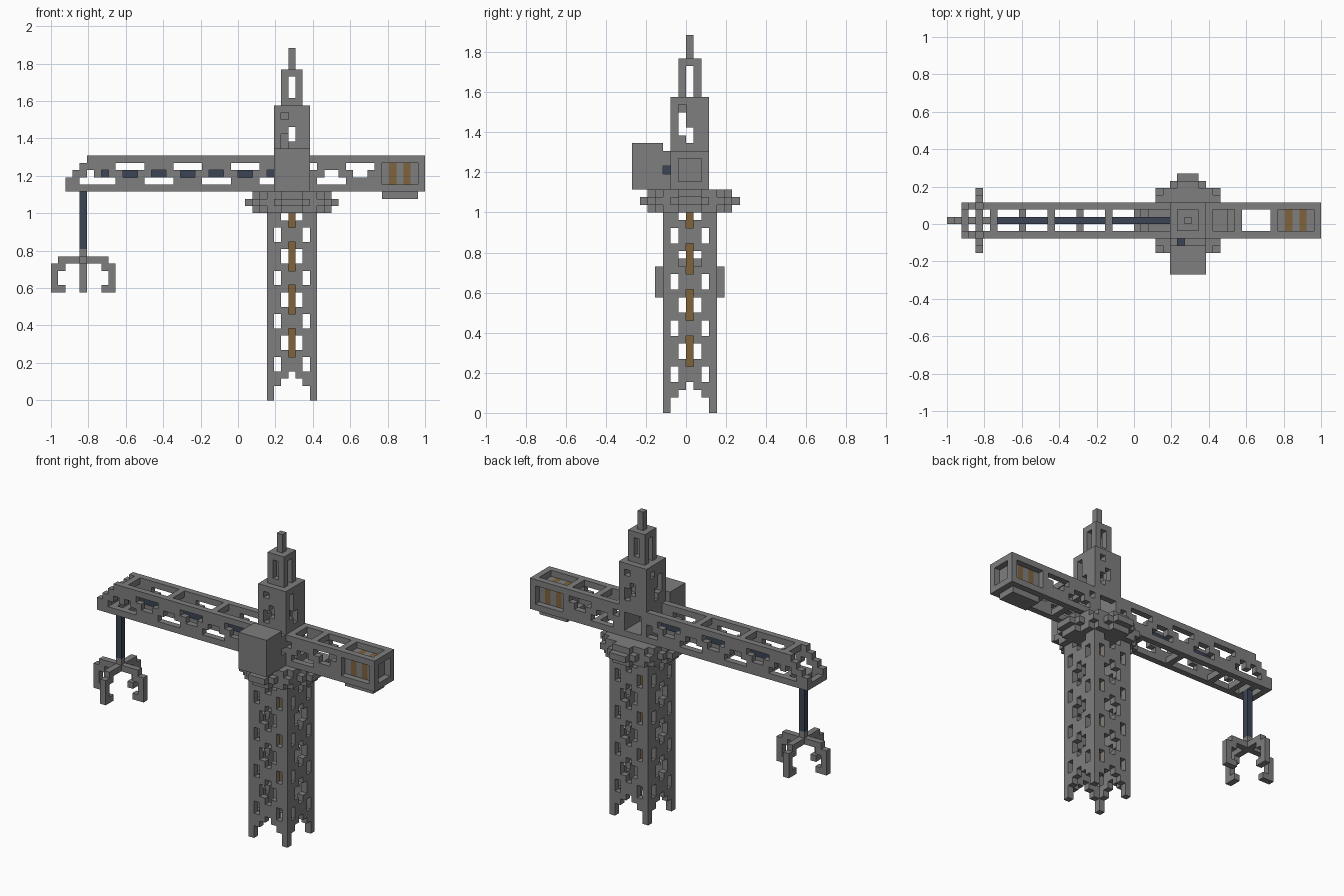
import bpy
import bmesh

cube = bpy.data.objects.get("Cube")
if cube:
    bpy.data.objects.remove(cube, do_unlink=True)

U = 2 / 52      # edge of one block
CX = 33         # block column of the tower axis


def material(name, rgb):
    m = bpy.data.materials.new(name)
    m.use_nodes = True
    m.diffuse_color = (*rgb, 1)
    m.node_tree.nodes["Principled BSDF"].inputs["Base Color"].default_value = (*rgb, 1)
    return m


GREY = material("steel grey", (0.21, 0.21, 0.21))
BROWN = material("rusty brown", (0.21, 0.125, 0.045))
NAVY = material("dark cable blue", (0.045, 0.06, 0.09))


def box(x, y, z):
    """Blocks in inclusive ranges; a single number is a range of one."""
    spans = [(a, a) if isinstance(a, int) else a for a in (x, y, z)]
    rx, ry, rz = (range(a, b + 1) for a, b in spans)
    return {(i, j, k) for i in rx for j in ry for k in rz}


def build(name, blocks, mat):
    """Skin a set of blocks with its outer faces only."""
    bm = bmesh.new()
    verts = {}

    def vert(p):
        if p not in verts:
            verts[p] = bm.verts.new((p[0] * U - 1, p[1] * U, p[2] * U))
        return verts[p]

    for c in sorted(blocks):
        for axis in range(3):
            for side in (0, 1):
                n = list(c)
                n[axis] += 2 * side - 1
                if tuple(n) in blocks:
                    continue
                ring = []
                for a, b in ((0, 0), (1, 0), (1, 1), (0, 1)):
                    p = list(c)
                    p[axis] += side
                    p[(axis + 1) % 3] += a
                    p[(axis + 2) % 3] += b
                    ring.append(vert(tuple(p)))
                bm.faces.new(ring if side else ring[::-1])
    mesh = bpy.data.meshes.new(name)
    bm.to_mesh(mesh)
    bm.free()
    mesh.materials.append(mat)
    obj = bpy.data.objects.new(name, mesh)
    bpy.context.collection.objects.link(obj)
    return obj


def turns(x, y):
    """Four quarter turns of an offset about an axis."""
    return [(x, y), (-y, x), (-x, -y), (y, -x)]


# Tower: four legs with crossed bracing on every side
tower = set()
brace_rows = {2: (0, 1, 2, 3), 1: (3, 4, 5, 0), 0: (4, 5)}
for k in range(26):
    for u in range(-3, 4):
        if abs(u) == 3 or (k >= 2 and k % 6 in brace_rows[abs(u)]):
            tower |= {(CX + x, y, k) for x, y in turns(u, -3)}
build("tower_lattice", tower, GREY)
build("tower_core", box(CX, 0, (4, 25)), BROWN)


# Round slewing platform in three layers
def disc(steps, z):
    return set().union(*(box((CX - a, CX + a), (-b, b), z) for a, b in steps))


rim = disc([(6, 1), (5, 2), (4, 4), (2, 5), (1, 6)], 27)
inner = [(5, 1), (4, 3), (3, 4), (1, 5)]
build("slewing_platform", rim | disc(inner, 26) | disc(inner, 28), GREY)

# Upper tower: hollow shell with windows
head = box((31, 35), (-2, 2), (29, 40)) - box((32, 34), (-1, 1), (30, 39))
head -= box(33, (-2, 2), (36, 37)) | box((31, 35), -1, (36, 38))
head -= box(32, -2, (35, 36)) | box(34, 2, (35, 36))
head -= box(35, 0, (35, 36)) | box(31, 0, (35, 36))
for x, y in turns(-1, -2):
    head.discard((CX + x, y, 39))
head -= box((32, 34), 2, (30, 32))
build("upper_tower", head, GREY)

# Stepped mast
mast = box((32, 34), (-1, 1), (41, 45)) - box(33, (-1, 1), (42, 44))
mast -= box((32, 34), 0, (41, 44))
build("mast", mast | box(CX, 0, (46, 48)), GREY)

# Operator cabin with its mounting
build("cabin", box((31, 35), (-7, -4), (29, 34)), GREY)
build("cabin_mount", box((31, 35), -3, (29, 30)) | box((33, 35), -3, (32, 33)), GREY)
build("cabin_link", box(32, -3, 31), NAVY)


# Zigzag side walls shared by both arms
def truss(first, last):
    wall = set()
    rows = {29: range(8), 30: (4, 5, 6, 7), 31: (7, 0, 3, 4),
            32: (0, 1, 2, 3), 33: range(8)}
    for i in range(first, last + 1):
        for k, phases in rows.items():
            if (i - 13) % 8 in phases:
                wall |= {(i, -2, k), (i, 2, k)}
    return wall


# Main jib with stepped tip and cross bars
jib = truss(7, 30) | box((2, 6), -2, 29) | box((2, 6), 2, 29)
for j in (-2, 2):
    jib |= box(2, j, 30) | box(3, j, (30, 31)) | box(4, j, (31, 32))
    jib |= box(5, j, (32, 33)) | box(6, j, (31, 33))
for i in (6, 14, 22):
    jib |= box(i, (-2, 2), 33)
for i in (2, 4, 6, 10, 18, 26):
    jib |= box(i, (-2, 2), 29)
build("jib", jib, GREY)
build("jib_cable", box((7, 30), 0, 31), NAVY)

# Counter jib ending in a cage
counter = truss(36, 44)
for i in (36, 40):
    counter |= box(i, (-2, 2), 33) | box(i, (-2, 2), 29)
cage = box((45, 51), (-2, 2), (29, 33))
cage -= box((46, 50), (-1, 1), (30, 33)) | box((46, 50), (-2, 2), (30, 32))
cage -= box((45, 51), (-1, 1), (30, 32))
build("counter_jib", counter | cage, GREY)

# Counterweight: alternating slabs over a bottom plate
for n, i in enumerate(range(46, 51)):
    build("counterweight_slab", box(i, (-1, 1), (30, 32)), BROWN if n % 2 else GREY)
build("counterweight_plate", box((46, 50), (-1, 1), 28), GREY)

# Hoist cable and four-armed grab
build("hoist_cable", box(4, 0, (21, 28)), NAVY)
grab = box(4, 0, (19, 20))
arm = [(1, 19), (2, 19), (3, 19), (3, 18), (4, 18), (4, 17), (4, 16), (4, 15), (3, 15)]
for r, k in arm:
    grab |= {(4 + x, y, k) for x, y in turns(r, 0)}
build("grab", grab, GREY)
